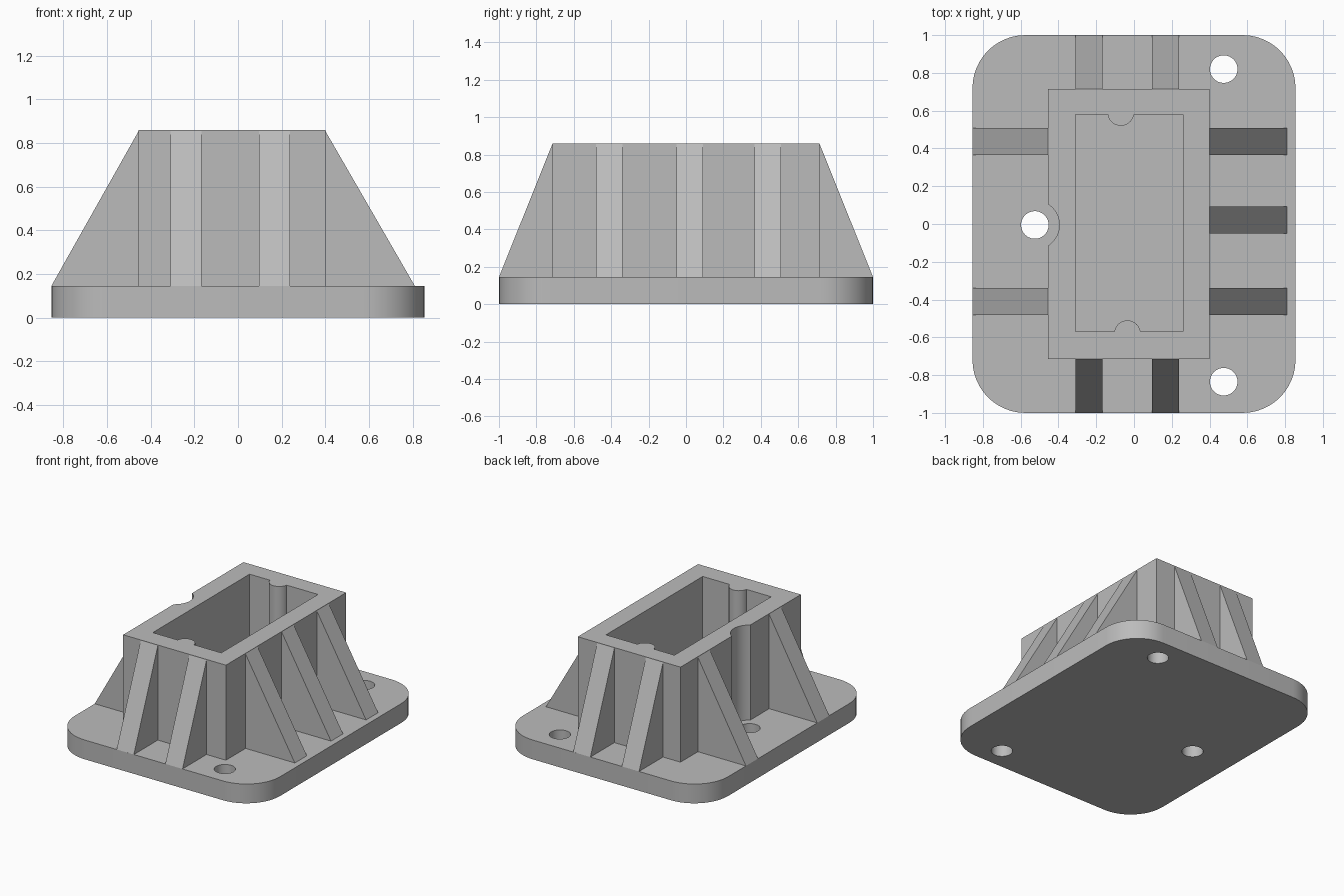
import bpy, bmesh
from math import pi, cos, sin
from mathutils import Matrix, Vector

cube = bpy.data.objects.get("Cube")
if cube:
    bpy.data.objects.remove(cube, do_unlink=True)

PLATE_TOP, TOP = 0.145, 0.86

grey = bpy.data.materials.new("plain grey")
grey.use_nodes = True
grey.diffuse_color = (0.5, 0.5, 0.5, 1)
grey.node_tree.nodes["Principled BSDF"].inputs["Base Color"].default_value = grey.diffuse_color


def prism(name, points, offset):
    """Extrude a closed outline of 3D points by an offset vector."""
    bm = bmesh.new()
    face = bm.faces.new([bm.verts.new(p) for p in points])
    moved = bmesh.ops.extrude_face_region(bm, geom=[face])["geom"]
    bmesh.ops.translate(bm, vec=offset, verts=[v for v in moved if isinstance(v, bmesh.types.BMVert)])
    bmesh.ops.recalc_face_normals(bm, faces=bm.faces)
    mesh = bpy.data.meshes.new(name)
    bm.to_mesh(mesh)
    bm.free()
    mesh.materials.append(grey)
    obj = bpy.data.objects.new(name, mesh)
    bpy.context.collection.objects.link(obj)
    return obj


def arc(x, y, r, start, end, steps):
    angles = [start + (end - start) * i / steps for i in range(steps + 1)]
    return [(x + r * cos(a), y + r * sin(a)) for a in angles]


def upright(name, outline, z0, z1):
    return prism(name, [(x, y, z0) for x, y in outline], (0, 0, z1 - z0))


def box(name, x0, x1, y0, y1, z0, z1):
    return upright(name, [(x0, y0), (x1, y0), (x1, y1), (x0, y1)], z0, z1)


def cylinder(name, x, y, r, z0, z1):
    return upright(name, arc(x, y, r, 0, 2 * pi, 48)[:-1], z0, z1)


def cut(obj, cutter):
    """Subtract the cutter, apply the result and discard the cutter."""
    cutter.hide_render = True
    mod = obj.modifiers.new("cut", "BOOLEAN")
    mod.operation, mod.solver, mod.object = "DIFFERENCE", "EXACT", cutter
    bpy.context.view_layer.update()
    graph = bpy.context.evaluated_depsgraph_get()
    mesh = bpy.data.meshes.new_from_object(obj.evaluated_get(graph))
    obj.modifiers.clear()
    obj.data = mesh
    bpy.data.objects.remove(cutter, do_unlink=True)


# Base plate with rounded corners and three screw holes
W, L, R = 0.855, 1.0, 0.28
outline = []
for i, (sx, sy) in enumerate([(1, 1), (-1, 1), (-1, -1), (1, -1)]):
    outline += arc(sx * (W - R), sy * (L - R), R, i * pi / 2, (i + 1) * pi / 2, 12)
plate = upright("base_plate", outline, 0, PLATE_TOP)
side_hole = (-0.525, -0.005)
for x, y in [(0.475, 0.82), (0.475, -0.835), side_hole]:
    cut(plate, cylinder("hole_cutter", x, y, 0.073, -0.1, 0.3))

# Rectangular housing: open pocket and a clearance groove beside one hole
X0, X1, Y = -0.455, 0.40, 0.715
housing = box("housing", X0, X1, -Y, Y, PLATE_TOP, TOP)
cut(housing, box("pocket_cutter", -0.31, 0.26, -0.57, 0.58, 0, 1))
cut(housing, cylinder("groove_cutter", *side_hole, 0.13, 0, 1))

# Half-round bosses on the pocket's end walls
back_boss = upright("back_boss", arc(-0.07, 0.59, 0.07, -pi, 0, 16), PLATE_TOP, TOP)
front_boss = upright("front_boss", arc(-0.035, -0.58, 0.07, 0, pi, 16), PLATE_TOP, TOP)


def rib(name, wall, tip, direction, across):
    """Triangular rib leaning on a wall; direction is its outward heading."""
    out = Vector(direction)
    side = Vector((abs(out.y), abs(out.x), 0))
    start = side * (across - 0.0715)
    points = [start + out * d + Vector((0, 0, z))
              for d, z in [(wall, PLATE_TOP), (tip, PLATE_TOP), (wall, TOP - 0.005)]]
    return prism(name, points, side * 0.143)


# Stiffening ribs on all four sides
ribs = []
for n, x in enumerate((-0.238, 0.167), 1):
    ribs.append(rib(f"front_rib_{n}", Y, L, (0, -1, 0), x))
    ribs.append(rib(f"back_rib_{n}", Y, L, (0, 1, 0), x))
for n, y in enumerate((-0.41, 0.02, 0.437), 1):
    ribs.append(rib(f"left_rib_{n}", X1, 0.81, (1, 0, 0), y))
    if n != 2:
        ribs.append(rib(f"right_rib_{n}", -X0, W, (-1, 0, 0), y))

# Smooth the round walls, keep the corners crisp
bpy.ops.object.select_all(action="DESELECT")
for obj in [plate, housing, back_boss, front_boss]:
    obj.select_set(True)
bpy.context.view_layer.objects.active = plate
bpy.ops.object.shade_smooth_by_angle(angle=pi / 6)
